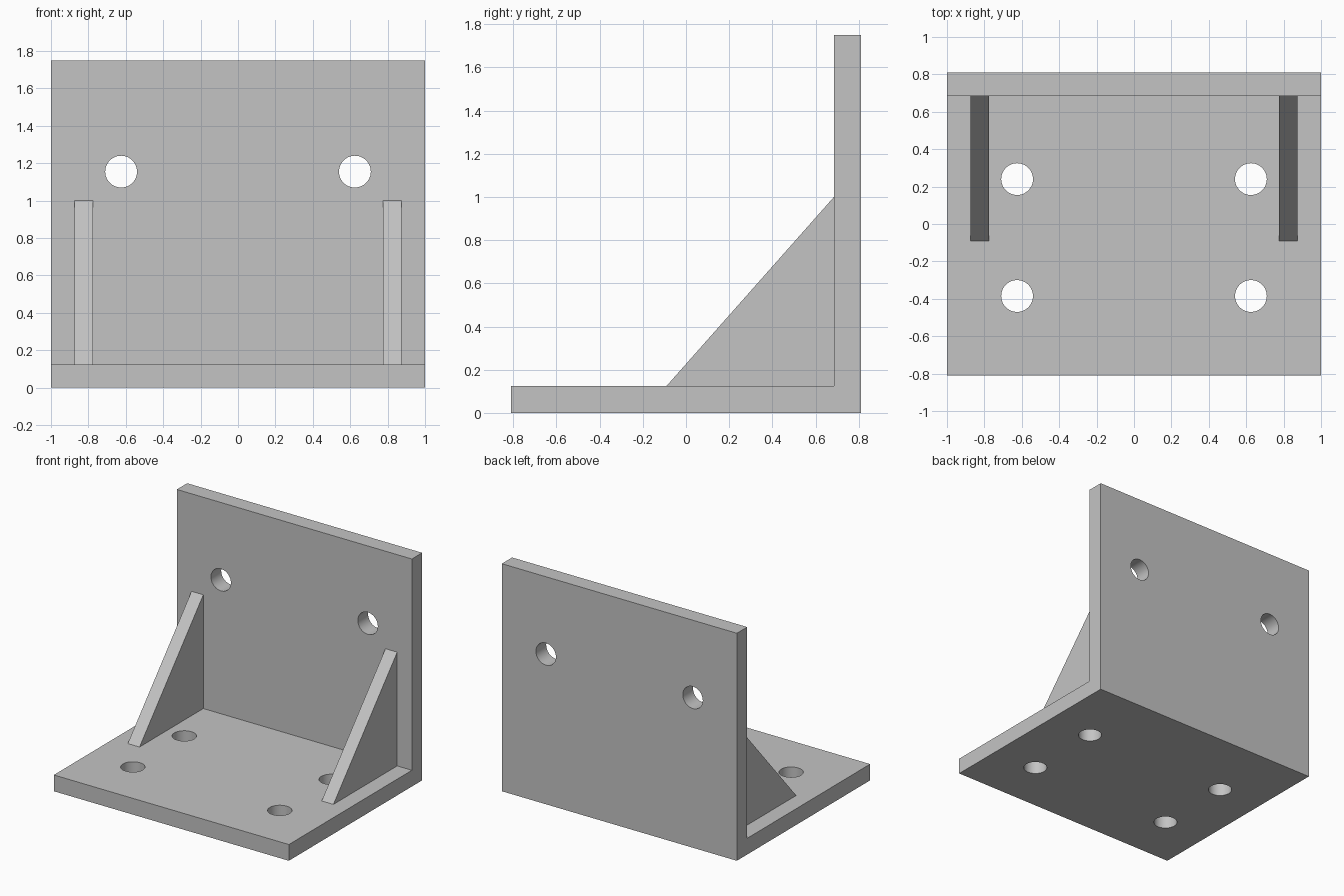
import bpy
import bmesh
from math import pi
from mathutils import Matrix, Vector

default_cube = bpy.data.objects.get("Cube")
if default_cube:
    bpy.data.objects.remove(default_cube, do_unlink=True)

# Plain grey finish
GREY = (0.55, 0.55, 0.55, 1)
grey = bpy.data.materials.new("plain_grey")
grey.use_nodes = True
grey.diffuse_color = GREY
grey.node_tree.nodes["Principled BSDF"].inputs["Base Color"].default_value = GREY

HALF_DEPTH, HEIGHT, THICK = 0.81, 1.75, 0.125
WALL = HALF_DEPTH - THICK
HOLE_X, HOLE_RADIUS = 0.625, 0.085


def add_object(name, bm):
    bmesh.ops.recalc_face_normals(bm, faces=bm.faces)
    mesh = bpy.data.meshes.new(name)
    bm.to_mesh(mesh)
    bm.free()
    mesh.materials.append(grey)
    obj = bpy.data.objects.new(name, mesh)
    bpy.context.collection.objects.link(obj)
    return obj


def extrude_profile(name, profile, x0, x1):
    """Extrude a (y, z) profile along x."""
    bm = bmesh.new()
    face = bm.faces.new([bm.verts.new((x0, y, z)) for y, z in profile])
    new = bmesh.ops.extrude_face_region(bm, geom=[face])["geom"]
    verts = [v for v in new if isinstance(v, bmesh.types.BMVert)]
    bmesh.ops.translate(bm, verts=verts, vec=(x1 - x0, 0, 0))
    return add_object(name, bm)


# L-shaped base and upright plate
bracket = extrude_profile("angle_bracket", [
    (-HALF_DEPTH, 0), (HALF_DEPTH, 0), (HALF_DEPTH, HEIGHT),
    (WALL, HEIGHT), (WALL, THICK), (-HALF_DEPTH, THICK)], -1, 1)

# Bolt hole cutters: four through the base, two through the upright
bm = bmesh.new()
for side in (-1, 1):
    x = side * HOLE_X
    for centre, angle in (((x, 0.24, 0.06), 0), ((x, -0.385, 0.06), 0),
                          ((x, 0.75, 1.155), pi / 2)):
        bmesh.ops.create_cone(
            bm, cap_ends=True, segments=48, depth=0.3,
            radius1=HOLE_RADIUS, radius2=HOLE_RADIUS,
            matrix=Matrix.Translation(Vector(centre)) @ Matrix.Rotation(angle, 4, 'X'))
cutter = add_object("bolt_hole_cutter", bm)
cutter.hide_render = True

cut = bracket.modifiers.new("bolt_holes", 'BOOLEAN')
cut.operation = 'DIFFERENCE'
cut.solver = 'EXACT'
cut.object = cutter
bpy.context.view_layer.objects.active = bracket
bracket.select_set(True)
bpy.ops.object.modifier_apply(modifier=cut.name)
bpy.data.objects.remove(cutter, do_unlink=True)

# Smooth hole walls, crisp plate edges
bpy.ops.object.select_all(action='DESELECT')
bracket.select_set(True)
bpy.ops.object.shade_smooth_by_angle(angle=pi / 6)

# Triangular gussets
for name, side in (("left_gusset", 1), ("right_gusset", -1)):
    extrude_profile(name, [(-0.09, THICK), (WALL, THICK), (WALL, 1.0)],
                    side * 0.775, side * 0.875)
